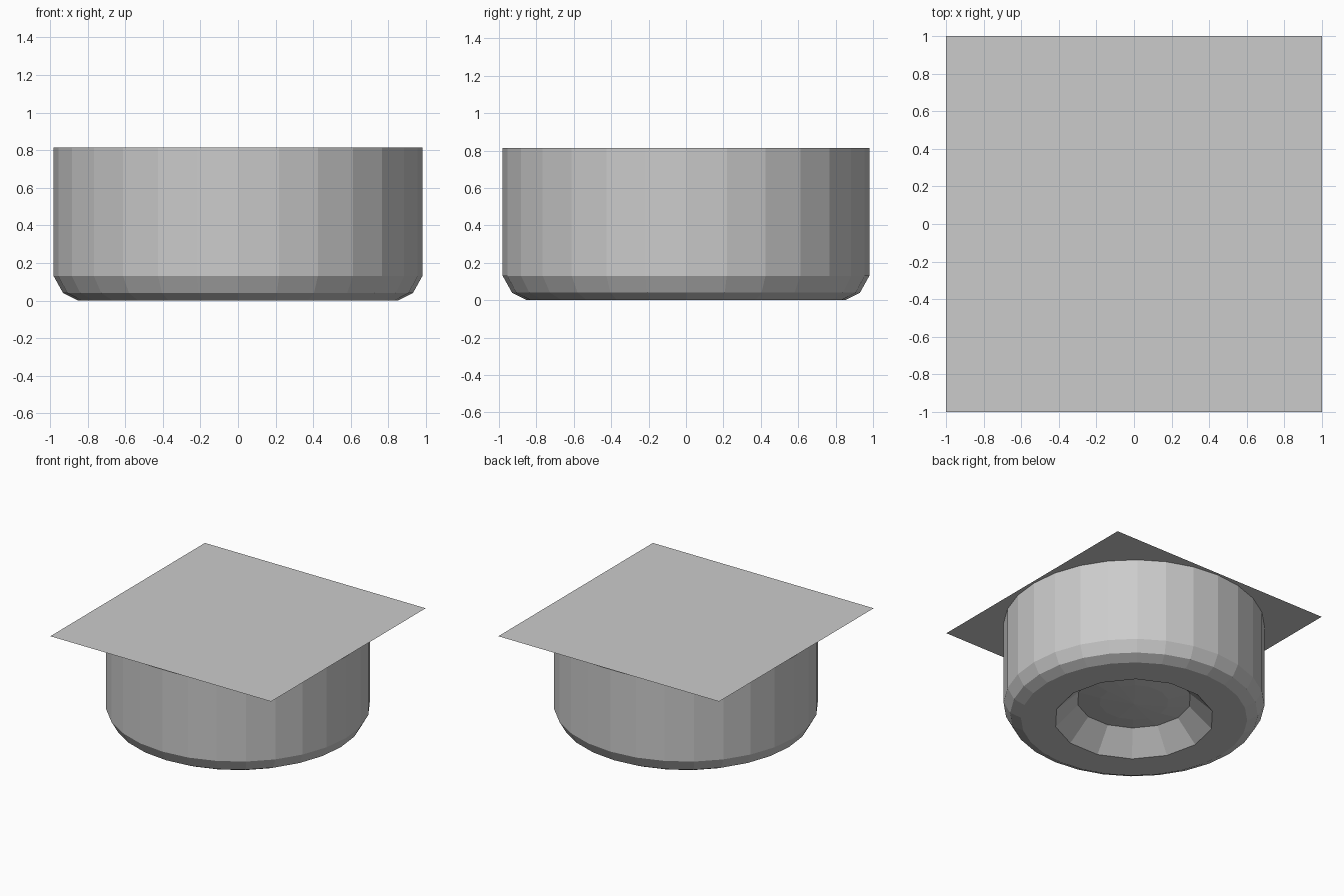
import bpy, bmesh
from math import sin, cos, pi

if "Cube" in bpy.data.objects:
    bpy.data.objects.remove(bpy.data.objects["Cube"])


def lathe(name, profile, n):
    """Spin an (r, z) profile into flat facets; r = 0 makes a pole."""
    bm = bmesh.new()
    rings = []
    for r, z in profile:
        count = n if r > 0 else 1
        rings.append([bm.verts.new((r * cos(2 * pi * i / n), r * sin(2 * pi * i / n), z))
                      for i in range(count)])
    for a, b in zip(rings, rings[1:]):
        for i in range(n):
            j = (i + 1) % n
            if len(b) == 1:
                bm.faces.new((a[i], a[j], b[0]))
            else:
                bm.faces.new((a[i], a[j], b[j], b[i]))
    return finish(name, bm)


def finish(name, bm):
    mesh = bpy.data.meshes.new(name)
    bm.to_mesh(mesh)
    bm.free()
    obj = bpy.data.objects.new(name, mesh)
    bpy.context.collection.objects.link(obj)
    return obj


TOP = 0.815

# Round housing with a two-step bevel at its lower rim
lathe("housing", [(0.85, 0), (0.93, 0.04), (0.98, 0.13), (0.98, TOP)], 28)

# Flat bottom ring: outer loop of 28 sides, round opening of 14
bm = bmesh.new()
edges = []
for r, n in ((0.85, 28), (0.6, 14)):
    ring = [bm.verts.new((r * cos(2 * pi * i / n), r * sin(2 * pi * i / n), 0)) for i in range(n)]
    edges += [bm.edges.new((ring[i], ring[(i + 1) % n])) for i in range(n)]
bmesh.ops.triangle_fill(bm, edges=edges, use_beauty=True, normal=(0, 0, -1))
finish("bottom_ring", bm)

# Tapered recess and the shallow domed lens inside it
lathe("recess_wall", [(0.43, 0.17), (0.6, 0)][::-1], 14).data.flip_normals()
lathe("lens", [(0.43, 0.17), (0.26, 0.145), (0, 0.13)], 14).data.flip_normals()

# Thin square mounting plate on top
bm = bmesh.new()
bmesh.ops.create_grid(bm, x_segments=1, y_segments=1, size=1)
plate = finish("mounting_plate", bm)
plate.location.z = TOP
